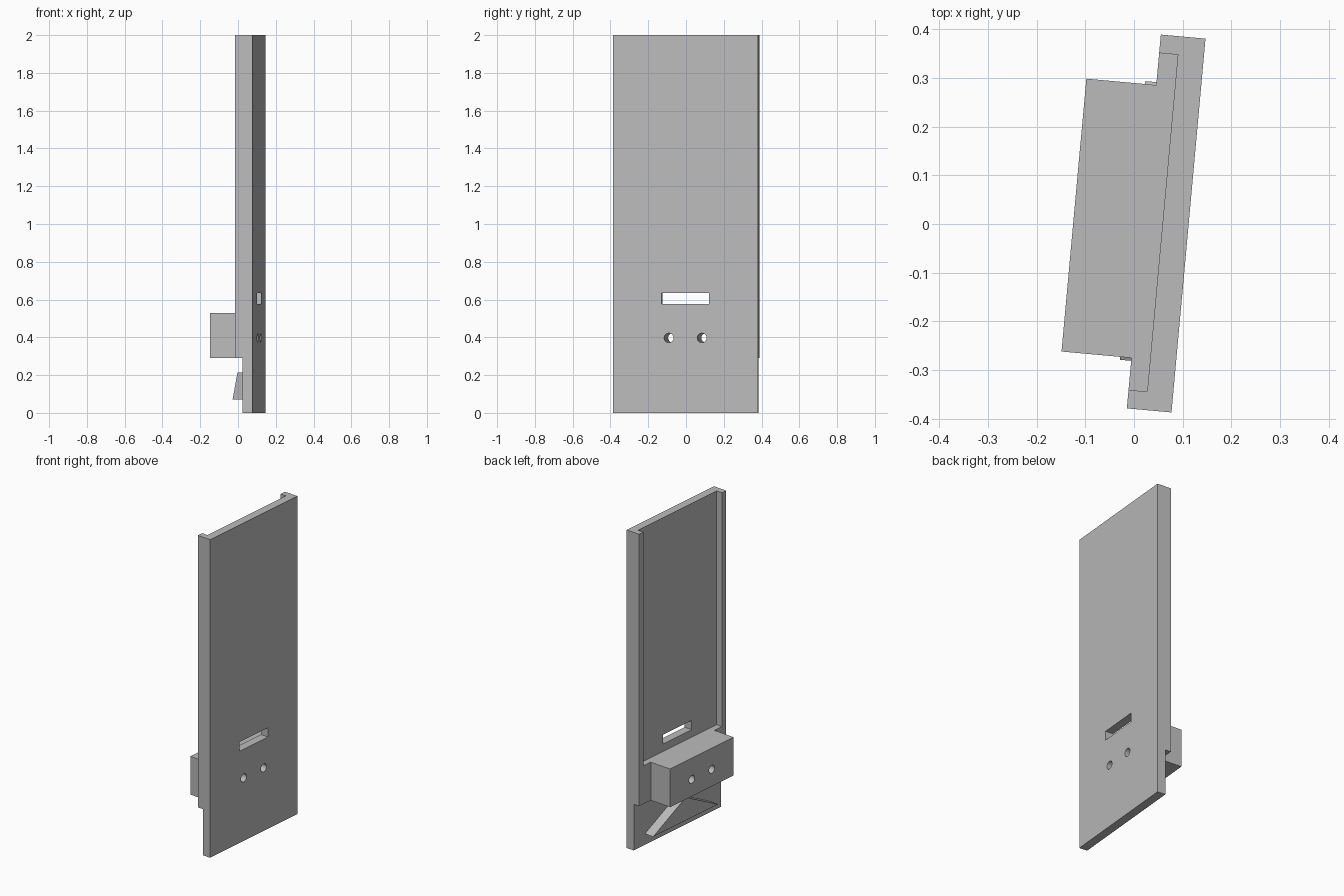
import bpy, bmesh, math
from mathutils import Matrix, Vector

cube = bpy.data.objects.get("Cube")
if cube:
    bpy.data.objects.remove(cube, do_unlink=True)

grey = bpy.data.materials.new("plain grey")
grey.use_nodes = True
colour = (0.5, 0.5, 0.5, 1)
grey.diffuse_color = colour
grey.node_tree.nodes["Principled BSDF"].inputs["Base Color"].default_value = colour

# The panel stands slightly turned about the vertical axis
PLACE = Matrix.Translation((0.066, 0.001, 0)) @ Matrix.Rotation(math.radians(-5.2), 4, "Z")
BACK, FLOOR, FACE = -0.046, -0.0075, 0.046     # rail back, channel floor, flat face
HALF, INNER = 0.385, 0.347                     # half width outside and between rails
RAIL_END = 0.29


def prism(name, points, offset):
    """Extrude a flat outline of 3D points by an offset vector."""
    bm = bmesh.new()
    face = bm.faces.new([bm.verts.new(p) for p in points])
    new = bmesh.ops.extrude_face_region(bm, geom=[face])["geom"]
    bmesh.ops.translate(bm, vec=Vector(offset),
                        verts=[v for v in new if isinstance(v, bmesh.types.BMVert)])
    bmesh.ops.recalc_face_normals(bm, faces=bm.faces)
    mesh = bpy.data.meshes.new(name)
    bm.to_mesh(mesh)
    bm.free()
    mesh.materials.append(grey)
    obj = bpy.data.objects.new(name, mesh)
    bpy.context.scene.collection.objects.link(obj)
    obj.matrix_world = PLACE
    return obj


def upright(name, outline, low, high):
    """Outline in plan, extruded upwards."""
    return prism(name, [(x, y, low) for x, y in outline], (0, 0, high - low))


def mirrored(half):
    """Complete a symmetric plan outline across the panel's middle."""
    return half + [(x, -y) for x, y in reversed(half)]


# Back panel: channel section with a plain flat foot
panel = upright("panel", mirrored([(FACE, HALF), (BACK, HALF), (BACK, INNER), (FLOOR, INNER)]),
                RAIL_END, 2)
foot = upright("panel_foot", mirrored([(FACE, HALF), (FLOOR, HALF)]), 0, RAIL_END)

# Mounting block: shoulders fill the channel, body stands out behind
block = upright("mounting_block",
                mirrored([(FLOOR, INNER), (BACK, INNER), (BACK, 0.281), (-0.19, 0.281)]),
                RAIL_END, 0.53)

# Low triangular ridge under the block
prism("ridge", [(-0.069, -0.287, 0.07), (-0.069, 0.287, 0.07), (-0.069, 0, 0.215)],
      (FLOOR + 0.069, 0, 0))


def cut(cutter, targets):
    cutter.hide_render = True
    cutter.hide_set(True)
    for target in targets:
        mod = target.modifiers.new(cutter.name, "BOOLEAN")
        mod.operation = "DIFFERENCE"
        mod.solver = "EXACT"
        mod.object = cutter


# Slot through the panel
slot = [(-0.1, y, z) for y, z in [(-0.126, 0.577), (0.126, 0.577), (0.126, 0.635), (-0.126, 0.635)]]
cut(prism("slot_cutter", slot, (0.2, 0, 0)), [panel])

# Two bolt holes through panel and block
for side, y in (("left", -0.088), ("right", 0.088)):
    ring = [math.tau * i / 32 for i in range(32)]
    circle = [(-0.3, y + 0.025 * math.cos(a), 0.397 + 0.025 * math.sin(a)) for a in ring]
    cut(prism(side + "_hole_cutter", circle, (0.5, 0, 0)), [panel, block])

# Apply the cuts and remove the cutters
bpy.context.view_layer.update()
graph = bpy.context.evaluated_depsgraph_get()
for obj in (panel, block):
    mesh = bpy.data.meshes.new_from_object(obj.evaluated_get(graph))
    obj.modifiers.clear()
    obj.data = mesh
for obj in [o for o in bpy.data.objects if o.name.endswith("_cutter")]:
    bpy.data.objects.remove(obj, do_unlink=True)
